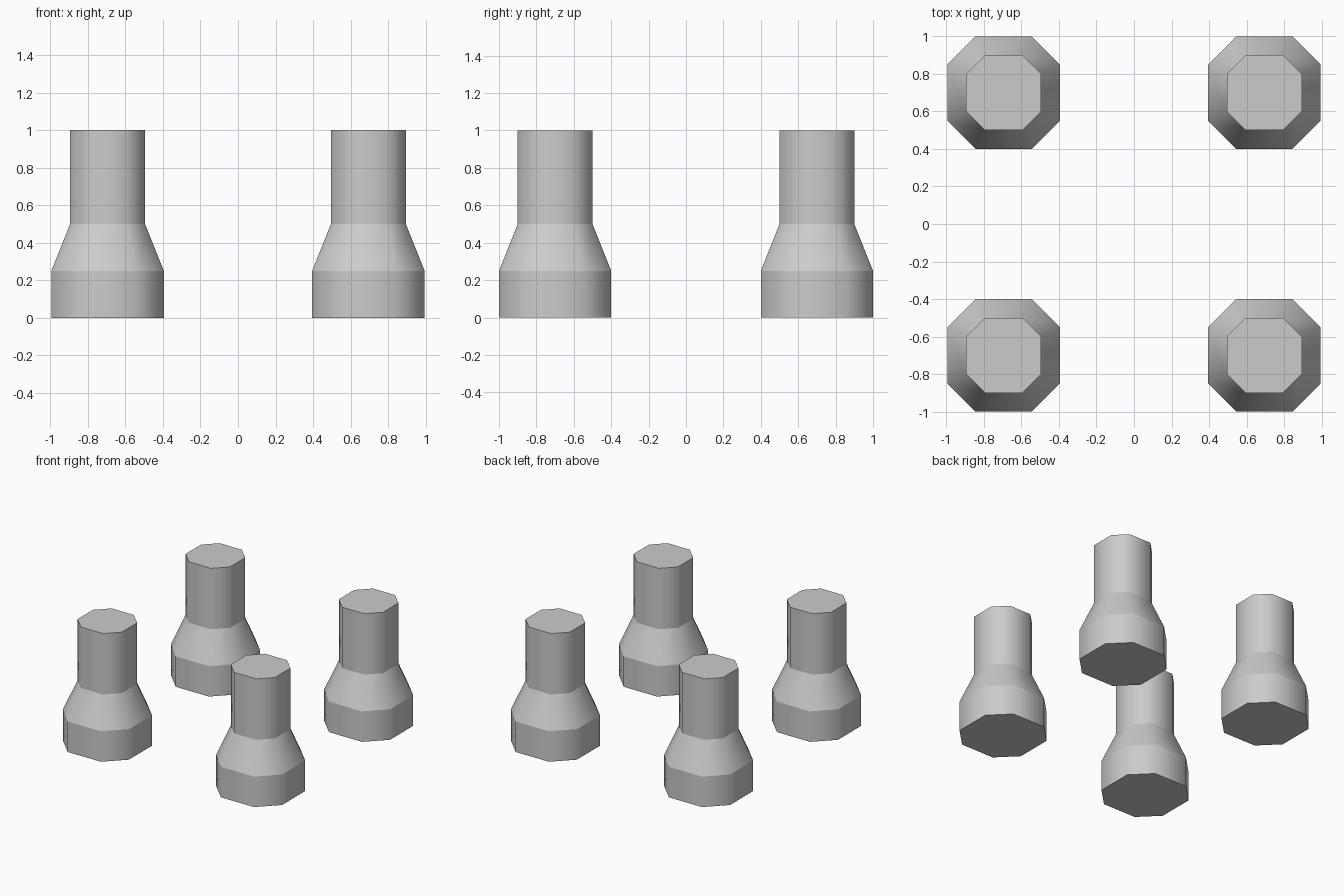
import bpy, bmesh

if "Cube" in bpy.data.objects:
    bpy.data.objects.remove(bpy.data.objects["Cube"])

# Foot profile from bottom to top: (half width, height)
PROFILE = [(0.3, 0.0), (0.3, 0.25), (0.2, 0.5), (0.2, 1.0)]


def octagon(r):
    # Square with corners cut at half the half-width
    h = r / 2
    return [(r, -h), (r, h), (h, r), (-h, r), (-r, h), (-r, -h), (-h, -r), (h, -r)]


def make_foot(name, x, y):
    bm = bmesh.new()
    rings = [[bm.verts.new((px, py, z)) for px, py in octagon(r)] for r, z in PROFILE]
    # Side walls, shaded smooth around the post
    for low, high in zip(rings, rings[1:]):
        for i in range(8):
            j = (i + 1) % 8
            bm.faces.new((low[i], low[j], high[j], high[i])).smooth = True
    # End caps
    bm.faces.new(rings[0][::-1])
    bm.faces.new(rings[-1])
    # Crisp horizontal creases between sections
    for e in bm.edges:
        if abs(e.verts[0].co.z - e.verts[1].co.z) < 1e-5:
            e.smooth = False
    mesh = bpy.data.meshes.new(name)
    bm.to_mesh(mesh)
    bm.free()
    obj = bpy.data.objects.new(name, mesh)
    obj.location = (x, y, 0)
    bpy.context.collection.objects.link(obj)


# Four feet, one at each corner
for side, x in (("left", -0.695), ("right", 0.695)):
    for end, y in (("front", -0.7), ("back", 0.7)):
        make_foot(f"{end}_{side}_foot", x, y)
